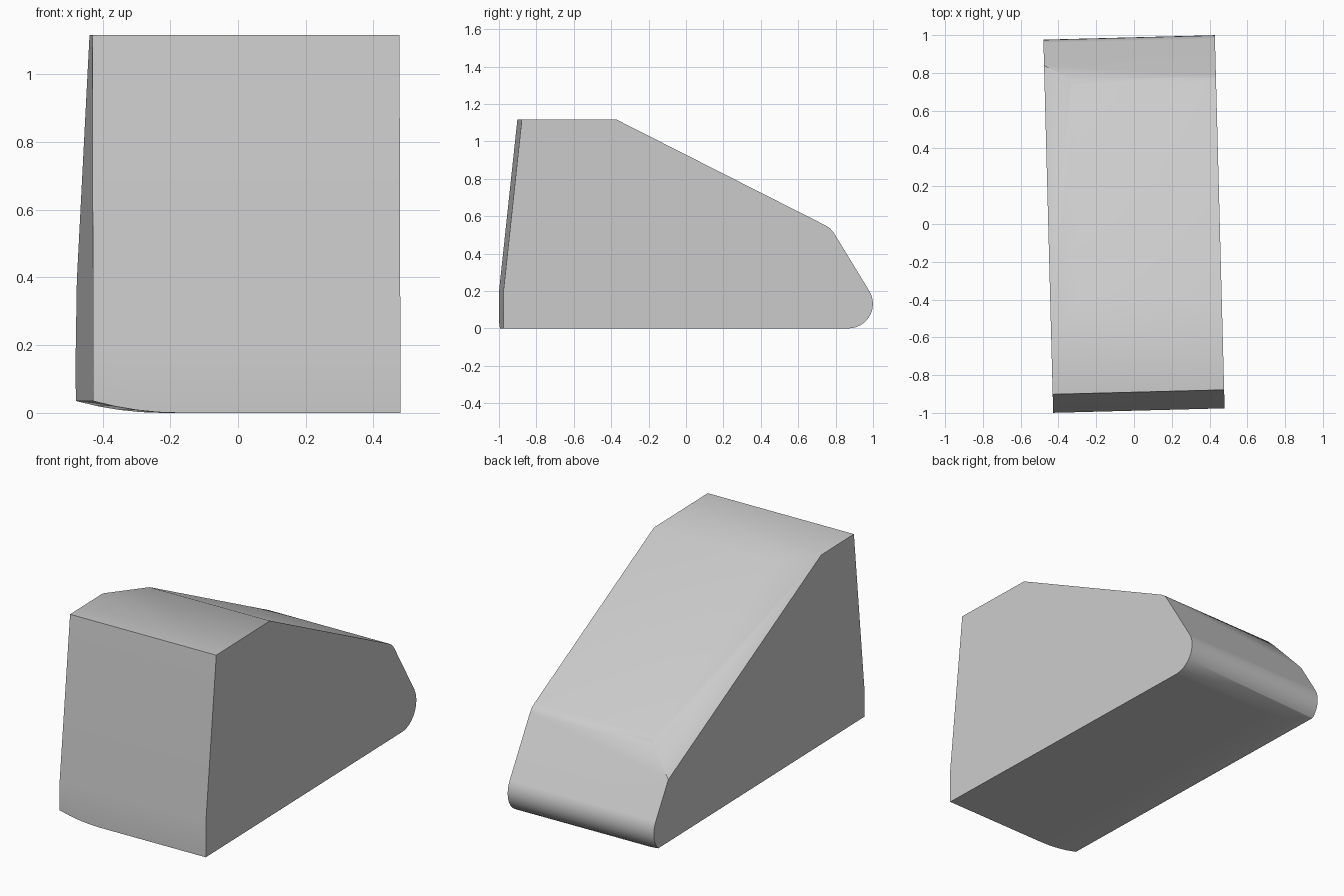
import bpy, bmesh, math
from mathutils import Vector, Matrix

cube = bpy.data.objects.get("Cube")
if cube:
    bpy.data.objects.remove(cube, do_unlink=True)

HALF_W, HALF_L, TOP = 0.454, 0.988, 1.117
NOSE_Y, NOSE_R = 0.857, 0.131

# Plain grey surface
grey = bpy.data.materials.new("light grey")
grey.use_nodes = True
colour = (0.6, 0.6, 0.6, 1)
grey.diffuse_color = colour
grey.node_tree.nodes["Principled BSDF"].inputs["Base Color"].default_value = colour

# Side profile: leaning front, flat top, long slope, steep back, round lower edge
profile = [(-HALF_L, 0), (-HALF_L, 0.2), (-0.89, TOP), (-0.385, TOP),
           (0.735, 0.55), (0.758, 0.535), (0.778, 0.512)]
for i in range(13):
    a = math.radians(31 - i * 121 / 12)
    profile.append((NOSE_Y + NOSE_R * math.cos(a), NOSE_R + NOSE_R * math.sin(a)))

# Extrude the profile across the width
bm = bmesh.new()
side = bm.faces.new([bm.verts.new((-HALF_W, y, z)) for y, z in profile])
moved = bmesh.ops.extrude_face_region(bm, geom=[side])["geom"]
bmesh.ops.translate(bm, vec=(2 * HALF_W, 0, 0),
                    verts=[g for g in moved if isinstance(g, bmesh.types.BMVert)])
bmesh.ops.recalc_face_normals(bm, faces=bm.faces)


def shave(point, normal):
    """Cut away everything on the normal's side and close the opening."""
    cut = bmesh.ops.bisect_plane(bm, geom=bm.verts[:] + bm.edges[:] + bm.faces[:],
                                 plane_co=point, plane_no=normal, clear_outer=True)
    edges = [g for g in cut["geom_cut"] if isinstance(g, bmesh.types.BMEdge)]
    bmesh.ops.holes_fill(bm, edges=edges, sides=0)


# Shallow chamfer along one side of the long slope
along = Vector((0, 0.735 + 0.385, 0.55 - TOP))
across = Vector((-0.16, 0, -0.1))
normal = along.cross(across)
if normal.z < 0:
    normal.negate()
shave((-0.294, -0.385, TOP), normal)

# Gently curved lower edge on the same side
START, RISE = -0.2, 0.035
steps = [START + (-HALF_W - START) * i / 4 for i in range(5)]
height = lambda x: RISE * ((x - START) / (HALF_W + START)) ** 2
for a, b in zip(steps, steps[1:]):
    shave((a, 0, height(a)), Vector((height(a) - height(b), 0, b - a)))

bmesh.ops.recalc_face_normals(bm, faces=bm.faces)
bmesh.ops.rotate(bm, verts=bm.verts, cent=(0, 0, 0),
                 matrix=Matrix.Rotation(math.radians(1.5), 3, "Z"))

mesh = bpy.data.meshes.new("wedge_body")
bm.to_mesh(mesh)
bm.free()
mesh.materials.append(grey)
body = bpy.data.objects.new("wedge_body", mesh)
bpy.context.collection.objects.link(body)

# Soft creases on the shell, sharp sides
bpy.ops.object.select_all(action="DESELECT")
body.select_set(True)
bpy.context.view_layer.objects.active = body
bpy.ops.object.shade_smooth_by_angle(angle=math.radians(40))
weighted = body.modifiers.new("weighted_normals", "WEIGHTED_NORMAL")
weighted.keep_sharp = True
